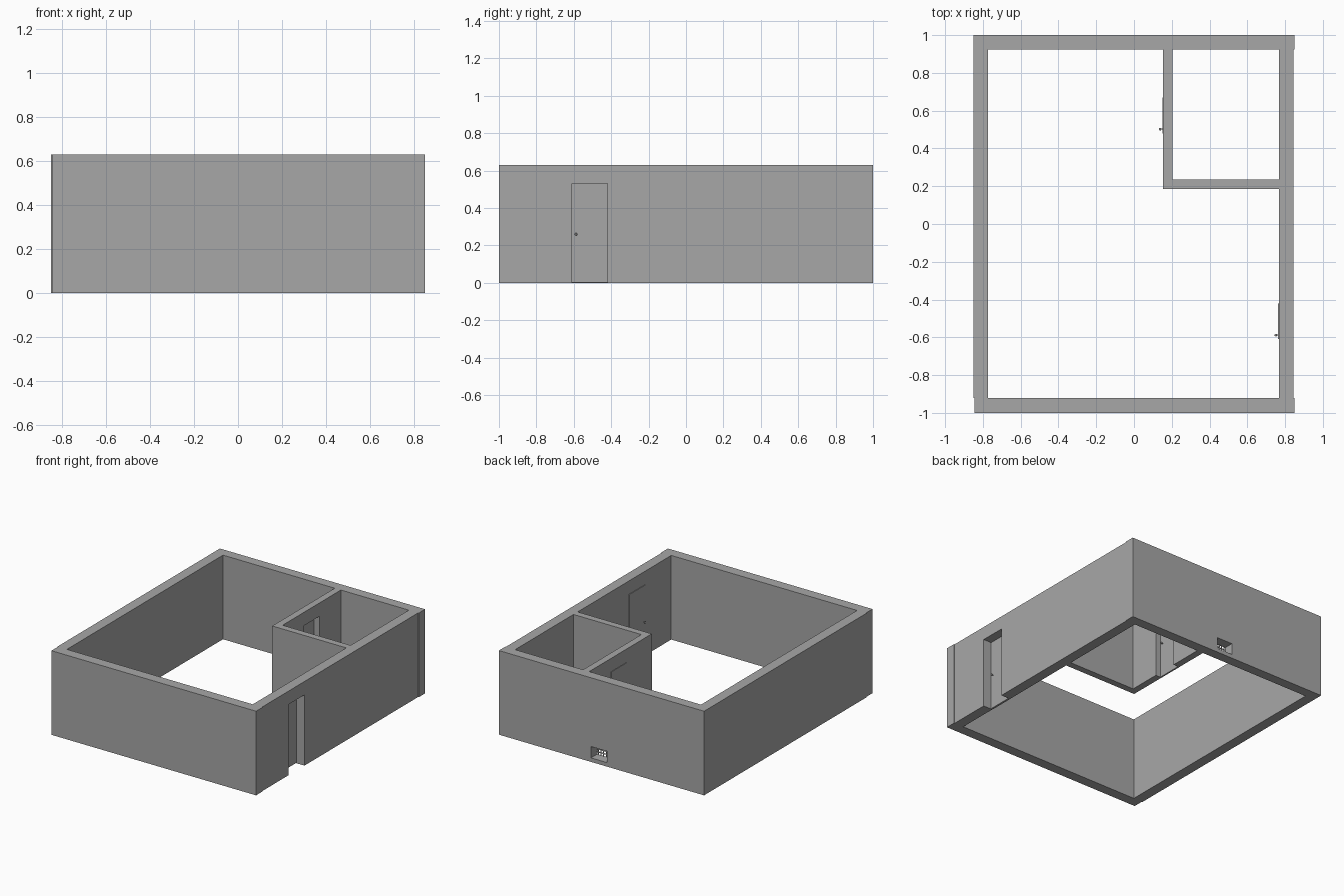
import bpy
from mathutils import Vector

cube = bpy.data.objects.get("Cube")
if cube:
    bpy.data.objects.remove(cube, do_unlink=True)

H = 0.63        # wall height
DOOR_H = 0.53   # door opening height

plaster = bpy.data.materials.new("plain grey")
plaster.use_nodes = True
colour = (0.39, 0.39, 0.39, 1)
plaster.diffuse_color = colour
plaster.node_tree.nodes["Principled BSDF"].inputs["Base Color"].default_value = colour


def box(name, x, y, z):
    """Box spanning three (low, high) ranges."""
    bpy.ops.mesh.primitive_cube_add(size=1)
    ob = bpy.context.object
    ob.name = name
    lo, hi = Vector((x[0], y[0], z[0])), Vector((x[1], y[1], z[1]))
    for v in ob.data.vertices:
        v.co = (lo + hi) / 2 + v.co * (hi - lo)
    ob.data.materials.append(plaster)
    return ob


def cut(wall, x, y, z):
    """Cut a box-shaped opening through a wall."""
    cutter = box("opening_cutter", x, y, z)
    cutter.hide_render = True
    mod = wall.modifiers.new("opening", "BOOLEAN")
    mod.operation = "DIFFERENCE"
    mod.solver = "EXACT"
    mod.object = cutter
    bpy.context.view_layer.objects.active = wall
    bpy.ops.object.modifier_apply(modifier=mod.name)
    bpy.data.objects.remove(cutter, do_unlink=True)


def door(name, x, y):
    """Door leaf with a round handle on each side."""
    box(name + "_leaf", x, y, (0.003, DOOR_H))
    ky, kz = y[0] + 0.022, 0.26
    for side, face, out in (("inner", x[0], -1), ("outer", x[1], 1)):
        bpy.ops.mesh.primitive_cylinder_add(
            vertices=12, radius=0.003, depth=0.012,
            location=(face + out * 0.005, ky, kz), rotation=(0, 1.5708, 0))
        stem = bpy.context.object
        bpy.ops.mesh.primitive_uv_sphere_add(
            segments=12, ring_count=8, radius=0.007,
            location=(face + out * 0.012, ky, kz))
        knob = bpy.context.object
        for part, ob in (("stem", stem), ("knob", knob)):
            ob.name = f"{name}_{side}_{part}"
            ob.data.materials.append(plaster)
        bpy.ops.object.shade_smooth_by_angle()


# Outer walls
full = (0, H)
front_wall = box("front_wall", (-0.845, 0.85), (-1, -0.922), full)
back_wall = box("back_wall", (-0.85, 0.85), (0.925, 1), full)
left_wall = box("left_wall", (-0.85, -0.772), (-0.922, 0.925), full)
right_wall = box("right_wall", (0.768, 0.845), (-0.922, 0.925), full)

# Partitions of the small corner room
side_partition = box("side_partition", (0.154, 0.205), (0.185, 0.925), full)
front_partition = box("front_partition", (0.205, 0.768), (0.185, 0.235), full)

# Doorways and doors
entry_y, room_y = (-0.61, -0.42), (0.48, 0.67)
cut(right_wall, (0.7, 0.9), entry_y, (-0.1, DOOR_H))
cut(side_partition, (0.1, 0.3), room_y, (-0.1, DOOR_H))
door("entry_door", (0.763, 0.778), entry_y)
door("room_door", (0.150, 0.162), room_y)

# Low vent in the back wall with a thin grille
vent_x, vent_z = (-0.045, 0.087), (0.03, 0.115)
cut(back_wall, vent_x, (0.9, 1.1), vent_z)
for i in range(6):
    x = vent_x[0] + 0.011 + i * 0.022
    box(f"vent_bar_{i + 1}", (x - 0.003, x + 0.003), (0.926, 0.931), vent_z)
for i in range(3):
    z = vent_z[0] + 0.02 + i * 0.022
    box(f"vent_slat_{i + 1}", vent_x, (0.926, 0.931), (z - 0.003, z + 0.003))
